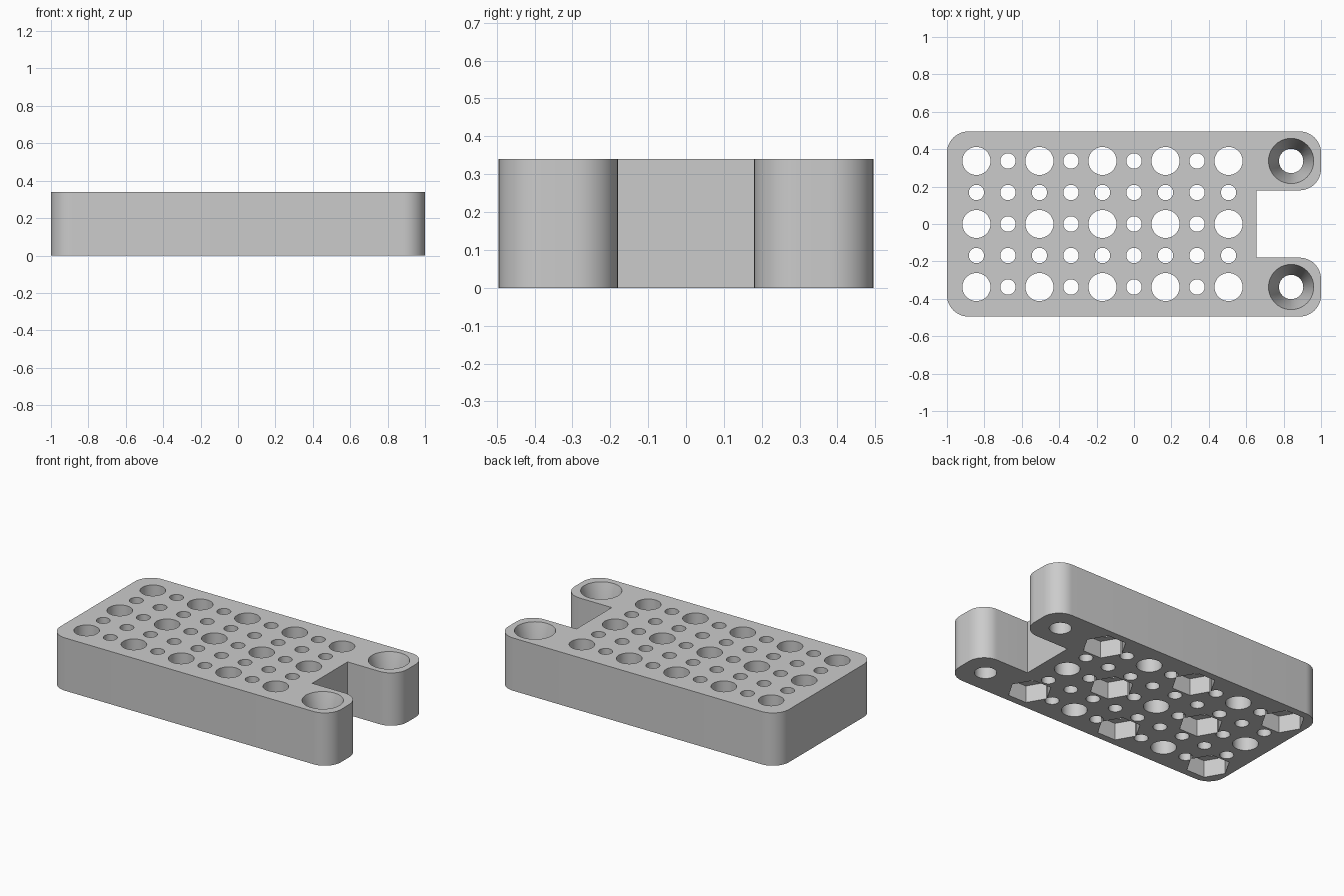
import bpy, bmesh, math
from mathutils import Matrix

if "Cube" in bpy.data.objects:
    bpy.data.objects.remove(bpy.data.objects["Cube"], do_unlink=True)

HEIGHT = 0.34
PITCH = 0.1685
CORNER = 0.115
ARM_X = 0.84

grey = bpy.data.materials.new("plain_grey")
grey.use_nodes = True
colour = (0.6, 0.6, 0.6, 1)
grey.diffuse_color = colour
grey.node_tree.nodes["Principled BSDF"].inputs["Base Color"].default_value = colour


def make_object(name, bm):
    bmesh.ops.recalc_face_normals(bm, faces=bm.faces)
    mesh = bpy.data.meshes.new(name)
    bm.to_mesh(mesh)
    bm.free()
    mesh.materials.append(grey)
    obj = bpy.data.objects.new(name, mesh)
    bpy.context.collection.objects.link(obj)
    return obj


def add_cone(bm, x, y, z0, z1, r0, r1, sides):
    bmesh.ops.create_cone(bm, cap_ends=True, segments=sides, radius1=r0, radius2=r1,
                          depth=z1 - z0, matrix=Matrix.Translation((x, y, (z0 + z1) / 2)))


def arc(cx, cy, start, steps=12):
    """Quarter turn, anticlockwise from the start angle."""
    turns = [math.radians(start + 90 * i / steps) for i in range(steps + 1)]
    return [(cx + CORNER * math.cos(t), cy + CORNER * math.sin(t)) for t in turns]


# Plate outline: rounded block with a square slot between two arms
edge, slot_y, slot_x = 0.495, 0.18, 0.655
far, side = 1 - CORNER, edge - CORNER
outline = (arc(-far, -side, 180) + arc(far, -side, 270)
           + arc(far, -slot_y - CORNER, 0)
           + [(slot_x, -slot_y), (slot_x, slot_y)]
           + arc(far, slot_y + CORNER, 270) + arc(far, side, 0) + arc(-far, side, 90))
bm = bmesh.new()
base = bm.faces.new([bm.verts.new((x, y, 0)) for x, y in outline])
extruded = bmesh.ops.extrude_face_region(bm, geom=[base])
top = [v for v in extruded["geom"] if isinstance(v, bmesh.types.BMVert)]
bmesh.ops.translate(bm, verts=top, vec=(0, 0, HEIGHT))
plate = make_object("mounting_plate", bm)

# Cutters: through holes, hexagonal nut pockets below, tapered screw seats above
holes, pockets, seats = bmesh.new(), bmesh.new(), bmesh.new()
for i in range(9):
    for j in range(5):
        x, y = (i - 5) * PITCH, (j - 2) * PITCH
        large = i % 2 == 0 and j % 2 == 0
        radius = 0.075 if large else 0.041
        add_cone(holes, x, y, -0.1, HEIGHT + 0.1, radius, radius, 40 if large else 28)
        if large and (i + j) % 4 == 0:
            add_cone(pockets, x, y, -0.1, 0.11, 0.13, 0.13, 6)
            # Turn each pocket so that its corners lie along x
            bmesh.ops.rotate(pockets, verts=pockets.verts[-12:], cent=(x, y, 0),
                             matrix=Matrix.Rotation(math.radians(30), 3, 'Z'))
for y in (-2 * PITCH, 2 * PITCH):
    add_cone(holes, ARM_X, y, -0.1, HEIGHT + 0.1, 0.065, 0.065, 40)
    add_cone(seats, ARM_X, y, HEIGHT - 0.2, HEIGHT + 0.02, 0.065, 0.1265, 40)

bpy.context.view_layer.objects.active = plate
for name, cutter_mesh in (("holes", holes), ("pockets", pockets), ("seats", seats)):
    cutter = make_object(name + "_cutter", cutter_mesh)
    cutter.hide_render = True
    cut = plate.modifiers.new(name, 'BOOLEAN')
    cut.object = cutter
    cut.operation = 'DIFFERENCE'
    cut.solver = 'EXACT'
    bpy.ops.object.modifier_apply(modifier=cut.name)
    bpy.data.objects.remove(cutter, do_unlink=True)

bpy.ops.object.select_all(action='DESELECT')
plate.select_set(True)
bpy.ops.object.shade_smooth_by_angle(angle=math.radians(30))
